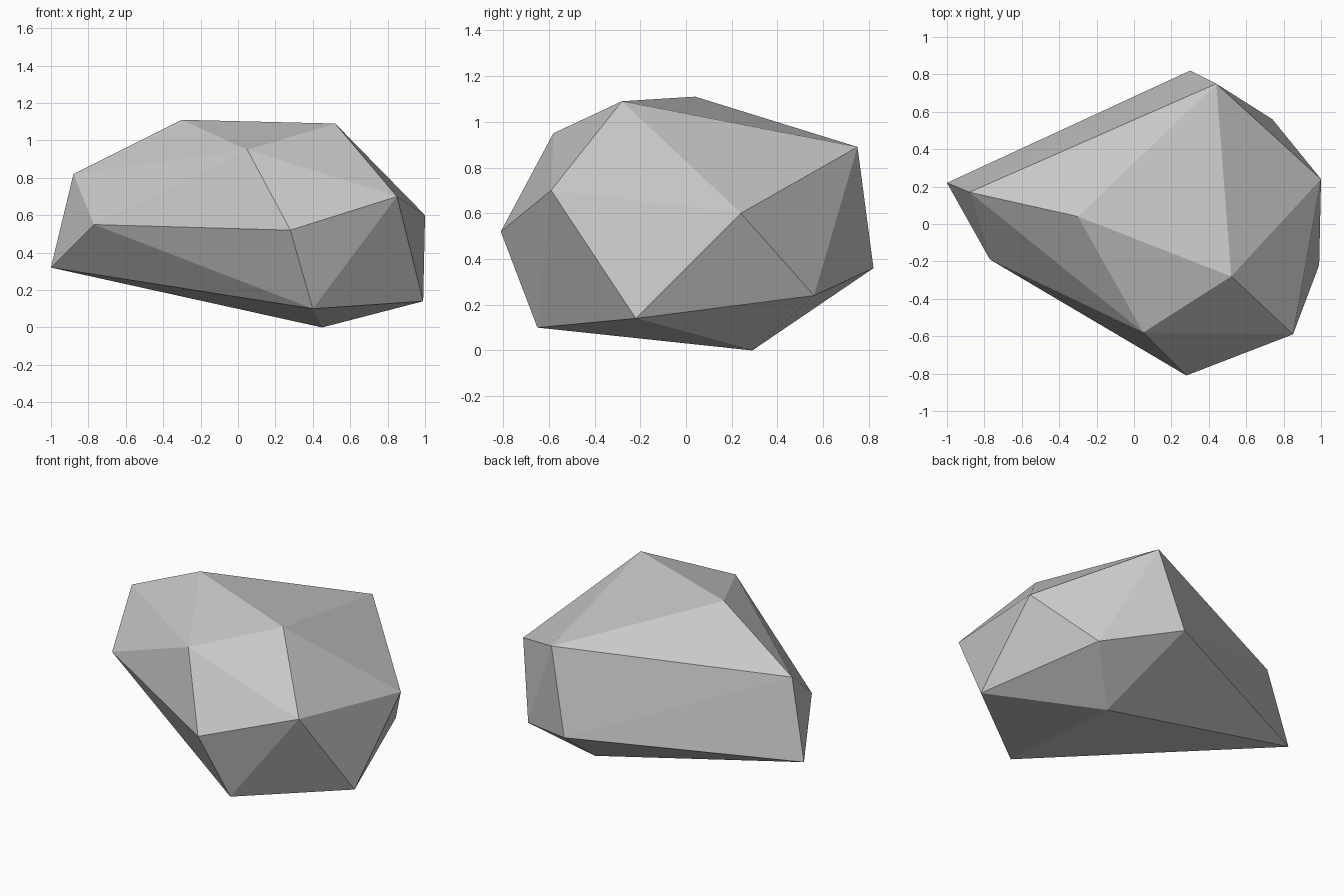
import bpy
import bmesh
from mathutils import Vector

# Remove the default object only
default_cube = bpy.data.objects.get("Cube")
if default_cube:
    bpy.data.objects.remove(default_cube, do_unlink=True)


def make_material(name, colour):
    """One flat, matte colour for both viewport and render."""
    material = bpy.data.materials.new(name)
    material.use_nodes = True
    material.diffuse_color = colour
    shader = next(n for n in material.node_tree.nodes if n.type == "BSDF_PRINCIPLED")
    shader.inputs["Base Color"].default_value = colour
    shader.inputs["Roughness"].default_value = 0.9
    return material


def make_convex_stone(name, corners, material):
    """Wrap a tight faceted skin around the chipped corners of a stone."""
    bm = bmesh.new()
    for corner in corners:
        bm.verts.new(Vector(corner))
    bmesh.ops.convex_hull(bm, input=bm.verts[:])
    bmesh.ops.recalc_face_normals(bm, faces=bm.faces[:])
    for face in bm.faces:
        face.smooth = False
    mesh = bpy.data.meshes.new(name)
    bm.to_mesh(mesh)
    bm.free()
    mesh.materials.append(material)
    stone = bpy.data.objects.new(name, mesh)
    bpy.context.collection.objects.link(stone)
    return stone


# Crown of the boulder
crown = [
    (-0.30, 0.04, 1.11), (0.52, -0.28, 1.09), (0.05, -0.58, 0.95),
    (0.44, 0.75, 0.89), (-0.88, 0.17, 0.82),
]
# Widest ring around the middle
waist = [
    (0.85, -0.59, 0.70), (1.0, 0.24, 0.60), (-0.77, -0.19, 0.55),
    (0.28, -0.81, 0.52), (0.30, 0.82, 0.36), (-1.0, 0.22, 0.32),
]
# Undercut base, resting on a single low corner
base = [
    (0.74, 0.56, 0.24), (0.99, -0.22, 0.14), (0.40, -0.65, 0.10),
    (0.45, 0.29, 0.0),
]

stone_grey = make_material("stone grey", (0.58, 0.58, 0.58, 1.0))
make_convex_stone("boulder", crown + waist + base, stone_grey)
